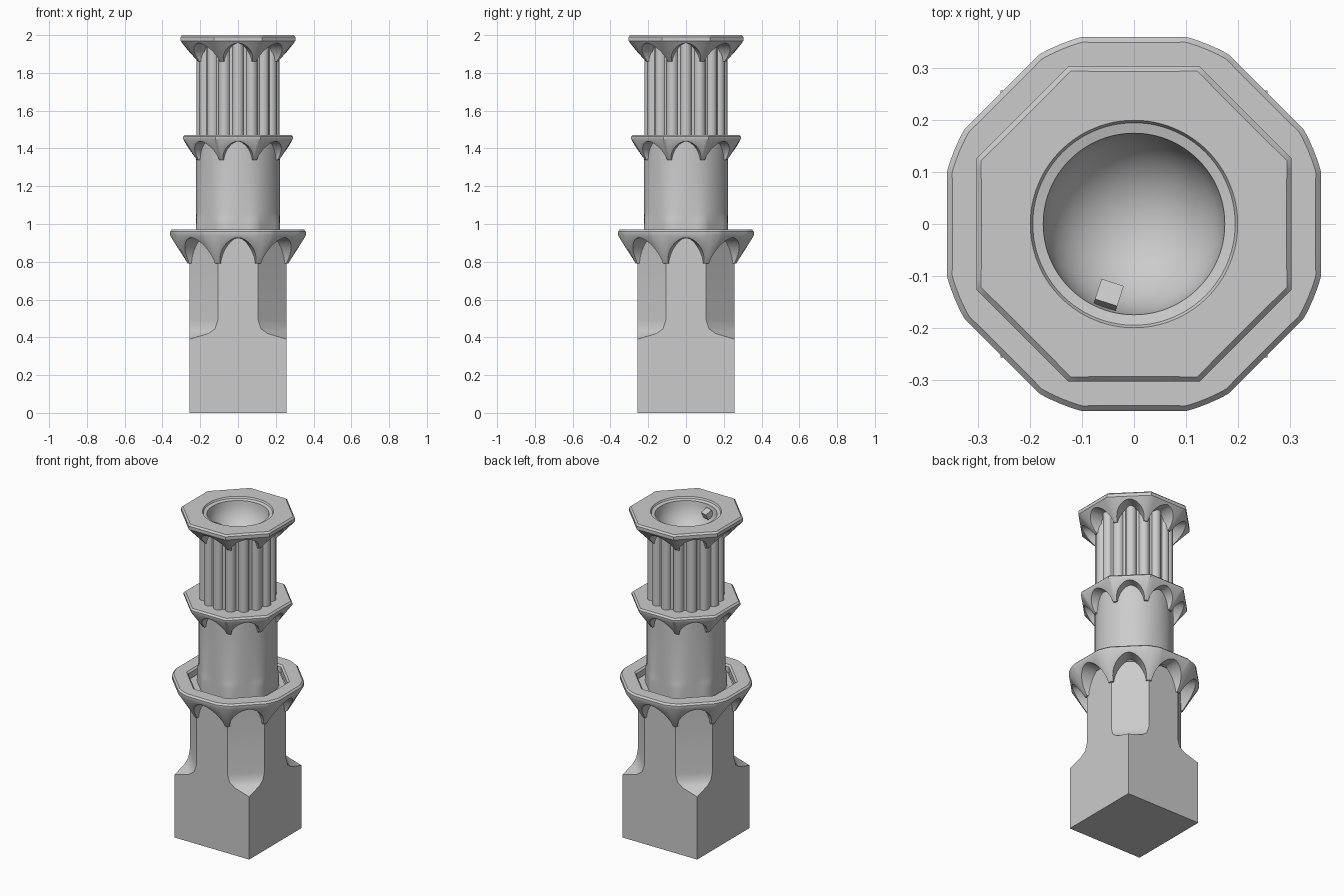
import bpy, bmesh, math
from math import sin, cos, tan, pi, radians

if "Cube" in bpy.data.objects:
    bpy.data.objects.remove(bpy.data.objects["Cube"])


def loft(name, rings, cap_start=False, cap_end=False, angle=35):
    """Skin a stack of closed rings with equal point counts."""
    bm = bmesh.new()
    rows = [[bm.verts.new(p) for p in ring] for ring in rings]
    n = len(rows[0])
    for a, b in zip(rows, rows[1:]):
        for i in range(n):
            j = (i + 1) % n
            bm.faces.new((a[i], a[j], b[j], b[i]))
    if cap_start:
        bm.faces.new(rows[0][::-1])
    if cap_end:
        bm.faces.new(rows[-1])
    bmesh.ops.remove_doubles(bm, verts=bm.verts, dist=1e-5)
    bmesh.ops.dissolve_degenerate(bm, edges=bm.edges, dist=1e-6)
    bmesh.ops.recalc_face_normals(bm, faces=bm.faces)
    me = bpy.data.meshes.new(name)
    bm.to_mesh(me)
    bm.free()
    ob = bpy.data.objects.new(name, me)
    bpy.context.collection.objects.link(ob)
    bpy.ops.object.select_all(action='DESELECT')
    ob.select_set(True)
    bpy.context.view_layer.objects.active = ob
    bpy.ops.object.shade_smooth_by_angle(angle=radians(angle))
    return ob


def oct_r(t, apothem, clip=2.0):
    """Radius of an octagon at angle t, with corners optionally rounded off."""
    d = (t + pi / 8) % (pi / 4) - pi / 8
    return min(apothem / cos(d), apothem * clip)


def balcony(name, zb, zr, zt, wall, outer, top, clip=2.0):
    """Octagonal gallery on eight pointed arches; top = [(radius, z, octagonal)]."""
    half = radians(19.5)
    steps = 10
    samples = []
    for k in range(8):
        c = k * pi / 4
        samples.append((c - pi / 8, 0))
        for i in range(-steps, steps + 1):
            u = sin(i / steps * pi / 2)
            samples.append((c + u * half, max(0, 1 - abs(u) ** 1.7) ** 0.6))
    rings = [[] for _ in range(5 + len(top))]
    for t, h in samples:
        w, o = wall(t), oct_r(t, outer, clip)
        za = zb + (zr - zb - 0.012) * h
        foot = w + 0.01
        flare = foot + (o - foot) * (za - zb) / (zr - zb)
        prof = [(w * 0.95, za), (flare, za), (o, zr), (o, zt - 0.01), (o - 0.01, zt)]
        prof += [(oct_r(t, r) if octo else r, z) for r, z, octo in top]
        for ring, (r, z) in zip(rings, prof):
            ring.append((r * cos(t), r * sin(t), z))
    return loft(name, rings)


# Square base whose corners slope into an octagonal lower shaft
def chamfered(c, z, h=0.257):
    ring = []
    for sx, sy, flip in ((1, 1, 0), (-1, 1, 1), (-1, -1, 0), (1, -1, 1)):
        pair = [(sx * h, sy * (h - c), z), (sx * (h - c), sy * h, z)]
        ring += pair[::-1] if flip else pair
    return ring


loft("base_and_lower_shaft", [chamfered(c, z) for c, z in
     ((0, 0), (0, 0.39), (0.10, 0.42), (0.135, 0.445), (0.15, 0.49), (0.15, 0.93))],
     cap_start=True, cap_end=True, angle=40)

# Round middle shaft growing out of an octagonal foot
N = 96
R = 0.222
rings = []
for z, blend in ((0.90, 0), (1.0, 0), (1.03, 0.4), (1.06, 1), (1.45, 1)):
    ring = []
    for i in range(N):
        t = 2 * pi * i / N
        r = R * blend + oct_r(t, R, 1.05) * (1 - blend)
        ring.append((r * cos(t), r * sin(t), z))
    rings.append(ring)
loft("middle_shaft", rings, True, True)

# Upper shaft made of sixteen rounded ribs
flutes = []
for z in (1.45, 1.97):
    ring = []
    for k in range(16):
        c = k * pi / 8
        for i in range(-4, 5):
            a = i / 4 * radians(85)
            x, y = 0.19 + 0.03 * cos(a), 0.03 * sin(a)
            ring.append((x * cos(c) - y * sin(c), x * sin(c) + y * cos(c), z))
    flutes.append(ring)
loft("fluted_upper_shaft", flutes, angle=50)

# Three galleries
balcony("lower_balcony", 0.79, 0.94, 0.97, lambda t: oct_r(t, 0.257), 0.36,
        [(0.275, 0.97, True), (0.265, 0.96, True), (0.265, 0.92, True), (0.15, 0.92, False)],
        clip=1.04)
balcony("middle_balcony", 1.34, 1.45, 1.472, lambda t: R, 0.29,
        [(0.15, 1.472, False)])

# Top gallery ends in a sunken bowl
bowl = [(0.20, 2.0, False), (0.195, 1.99, False), (0.175, 1.985, False)]
for i in range(1, 13):
    a = i / 12 * pi / 2
    bowl.append((0.174 * cos(a), 1.985 - 0.17 * sin(a), False))
balcony("top_balcony", 1.86, 1.97, 2.0, lambda t: 0.215, 0.304, bowl)

# Small block set in the bowl wall
bpy.ops.mesh.primitive_cube_add(size=1, location=(-0.05, -0.14, 1.945),
                                rotation=(radians(-25), 0, radians(-18)))
block = bpy.context.object
block.name = "bowl_block"
block.scale = (0.045, 0.045, 0.04)
